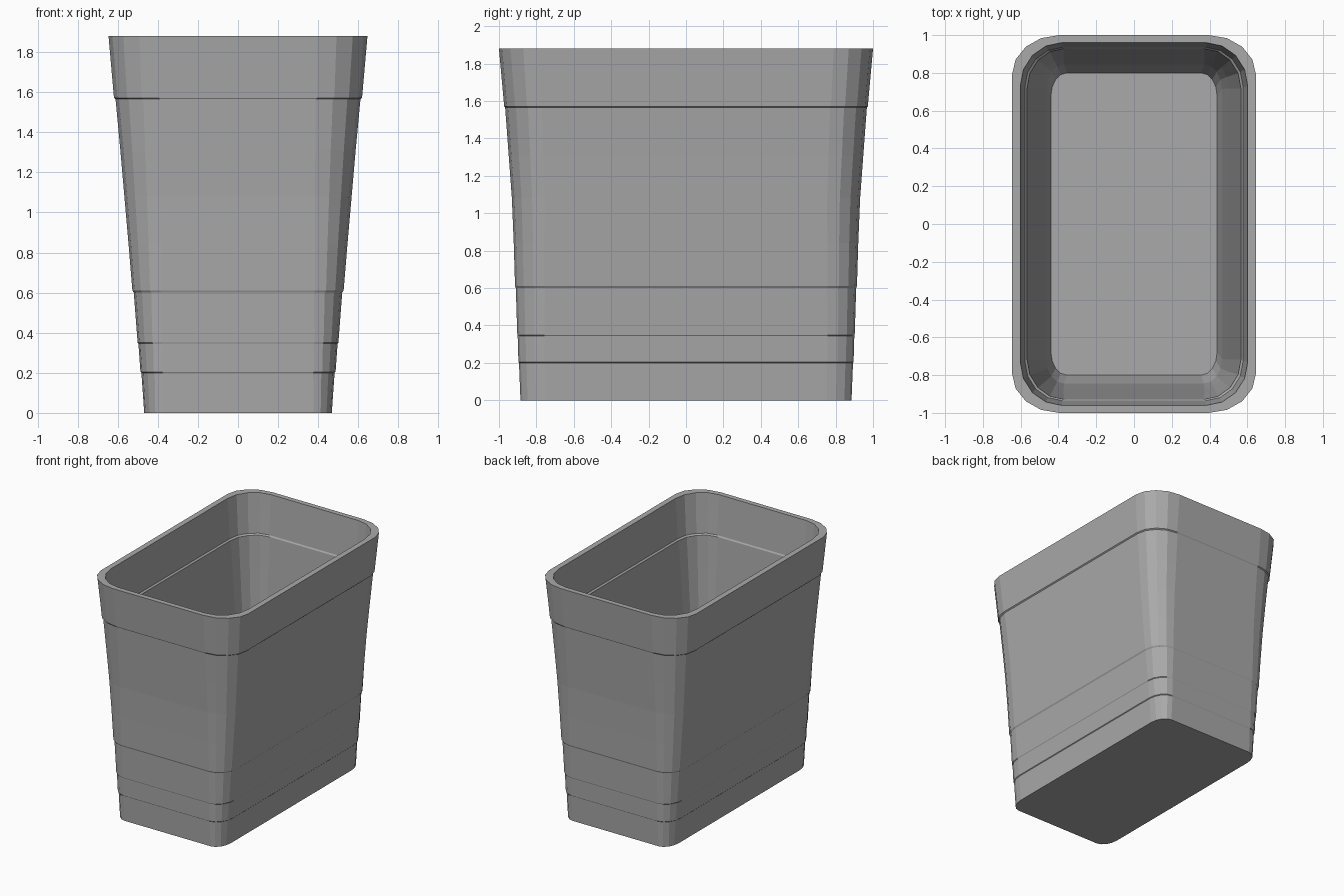
import bpy, bmesh, math

cube = bpy.data.objects.get("Cube")
if cube:
    bpy.data.objects.remove(cube, do_unlink=True)

grey = bpy.data.materials.new("plain grey")
grey.use_nodes = True
colour = (0.4, 0.4, 0.4, 1)
grey.diffuse_color = colour
grey.node_tree.nodes["Principled BSDF"].inputs["Base Color"].default_value = colour


def ring(bm, z, hx, hy, rx, ry, segments=4):
    """Rounded rectangle of vertices, counter-clockwise from the +x side."""
    verts = []
    for i, (sx, sy) in enumerate([(1, 1), (-1, 1), (-1, -1), (1, -1)]):
        for k in range(segments + 1):
            a = math.pi / 2 * (i + k / segments)
            verts.append(bm.verts.new((sx * (hx - rx) + rx * math.cos(a),
                                       sy * (hy - ry) + ry * math.sin(a), z)))
    return verts


def bridge(bm, a, b):
    n = len(a)
    for i in range(n):
        j = (i + 1) % n
        bm.faces.new((a[i], a[j], b[j], b[i]))


# Outer wall: height, half width, half depth, with shallow steps between bands
outer = [
    (0.0, 0.468, 0.885), (0.20, 0.482, 0.893), (0.205, 0.487, 0.896),
    (0.345, 0.497, 0.900), (0.35, 0.501, 0.902), (0.60, 0.520, 0.910),
    (0.61, 0.527, 0.914), (0.84, 0.546, 0.921), (1.08, 0.567, 0.931),
    (1.31, 0.587, 0.948), (1.565, 0.611, 0.967), (1.572, 0.619, 0.972),
    (1.88, 0.646, 1.0),
]
# Inner wall, from the rim down to the floor
inner = [
    (1.88, 0.602, 0.96), (1.57, 0.578, 0.935), (1.56, 0.566, 0.928),
    (0.62, 0.50, 0.875), (0.20, 0.465, 0.845), (0.05, 0.44, 0.80),
]

bm = bmesh.new()
rings = []
for z, hx, hy in outer:
    t = z / 1.88
    rings.append(ring(bm, z, hx, hy, 0.09 + 0.16 * t, 0.13 + 0.08 * t))
for z, hx, hy in inner:
    t = z / 1.88
    rings.append(ring(bm, z, hx, hy, 0.08 + 0.14 * t, 0.12 + 0.11 * t))
for a, b in zip(rings, rings[1:]):
    bridge(bm, a, b)

# Underside and inside floor
bm.faces.new(list(reversed(rings[0])))
bm.faces.new(rings[-1])
bmesh.ops.recalc_face_normals(bm, faces=bm.faces)

mesh = bpy.data.meshes.new("bin_body")
bm.to_mesh(mesh)
bm.free()
mesh.materials.append(grey)
body = bpy.data.objects.new("bin_body", mesh)
bpy.context.collection.objects.link(body)
